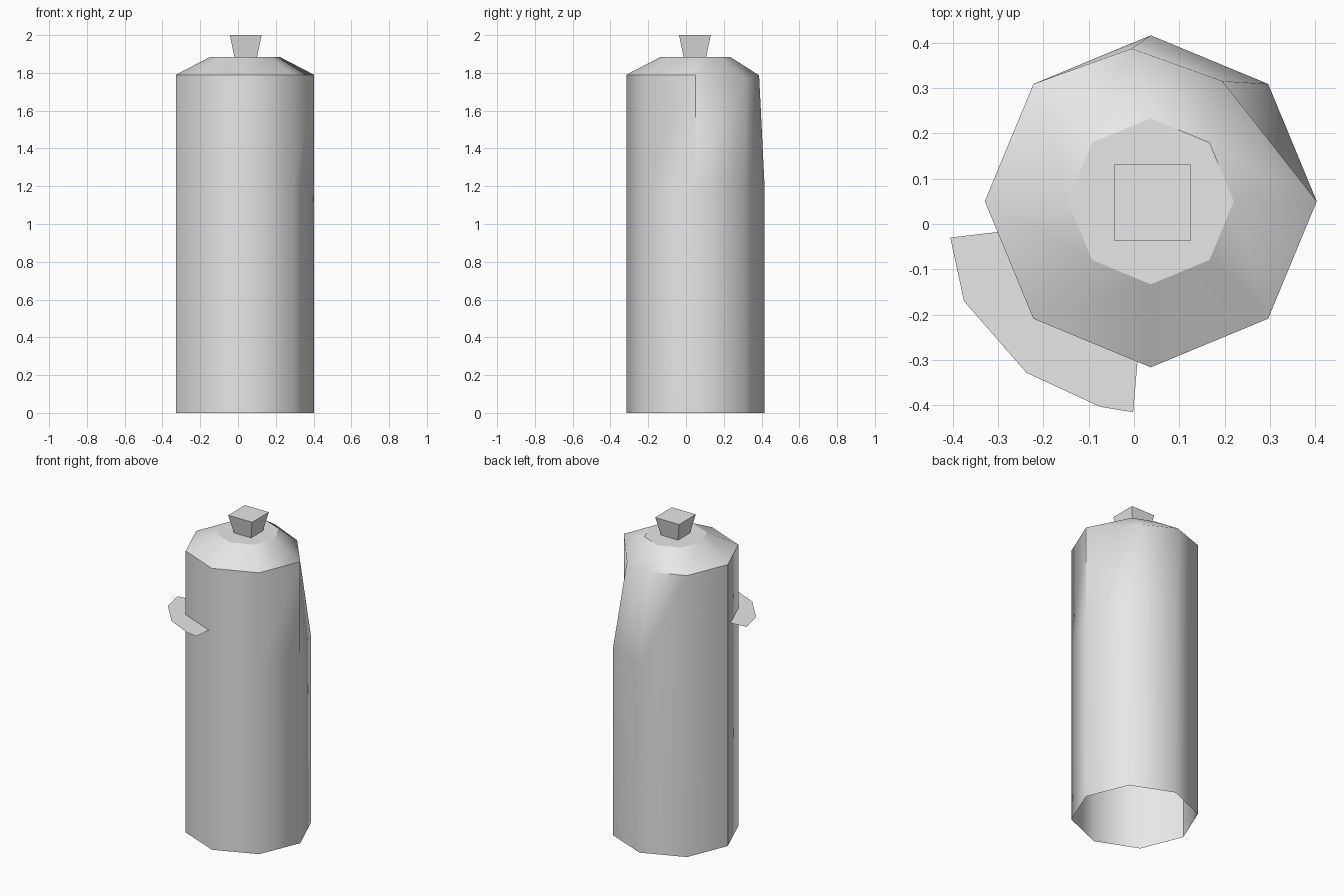
import bpy, bmesh, math

if "Cube" in bpy.data.objects:
    bpy.data.objects.remove(bpy.data.objects["Cube"])

CX, CY = 0.037, 0.05          # can axis
SIDES = 8

grey = bpy.data.materials.new("plain grey")
grey.diffuse_color = (0.8, 0.8, 0.8, 1)
grey.use_nodes = True
grey.node_tree.nodes["Principled BSDF"].inputs["Base Color"].default_value = grey.diffuse_color


def finish(name, bm):
    me = bpy.data.meshes.new(name)
    bm.to_mesh(me)
    bm.free()
    me.materials.append(grey)
    ob = bpy.data.objects.new(name, me)
    bpy.context.collection.objects.link(ob)
    return ob


def ring(bm, radius, z, moved={}):
    """Octagon of vertices; 'moved' replaces single corners."""
    verts = []
    for i in range(SIDES):
        a = math.tau * i / SIDES
        co = (CX + radius * math.cos(a), CY + radius * math.sin(a), z)
        verts.append(bm.verts.new(moved.get(i, co)))
    return verts


# can body: open at the bottom, with a dented corner at the upper back right
bm = bmesh.new()
dent = {1: (0.195, 0.315, 1.77), 2: (-0.005, 0.387, 1.787)}
rings = [ring(bm, 0.366, 0), ring(bm, 0.366, 1.2),
         ring(bm, 0.366, 1.79, dent), ring(bm, 0.183, 1.885)]
for low, high in zip(rings, rings[1:]):
    for i in range(SIDES):
        j = (i + 1) % SIDES
        bm.faces.new((low[i], low[j], high[j], high[i]))
lid = bm.faces.new(rings[-1])
bm.normal_update()
for f in bm.faces:
    f.smooth = f is not lid
for e in bm.edges:
    seam = all(v.co.x < CX - 0.36 for v in e.verts)
    if seam or lid in e.link_faces or e.calc_face_angle(0) > math.radians(50):
        e.smooth = False
finish("can_body", bm)

# spray nozzle: square block that widens upward
bm = bmesh.new()
low, high = [[bm.verts.new((CX + 0.004 + sx * h, CY - 0.003 + sy * h, z))
              for sx, sy in ((-1, -1), (1, -1), (1, 1), (-1, 1))]
             for h, z in ((0.06, 1.885), (0.084, 2.0))]
for i in range(4):
    j = (i + 1) % 4
    bm.faces.new((low[i], low[j], high[j], high[i]))
bm.faces.new(high)
bm.faces.new(low[::-1])
finish("nozzle", bm)

# flat side flange: a thin sheet wrapped around the front left of the can
outer = [(-0.405, -0.03), (-0.375, -0.17), (-0.237, -0.328),
         (-0.075, -0.403), (-0.002, -0.415)]
inner = [(-0.295, -0.017), (-0.262, -0.112), (-0.2, -0.2),
         (-0.09, -0.255), (0.008, -0.3)]
bm = bmesh.new()
o, n = [[bm.verts.new((x, y, 1.385)) for x, y in row] for row in (outer, inner)]
for i in range(4):
    bm.faces.new((o[i], o[i + 1], n[i + 1], n[i]))
finish("side_flange", bm)
